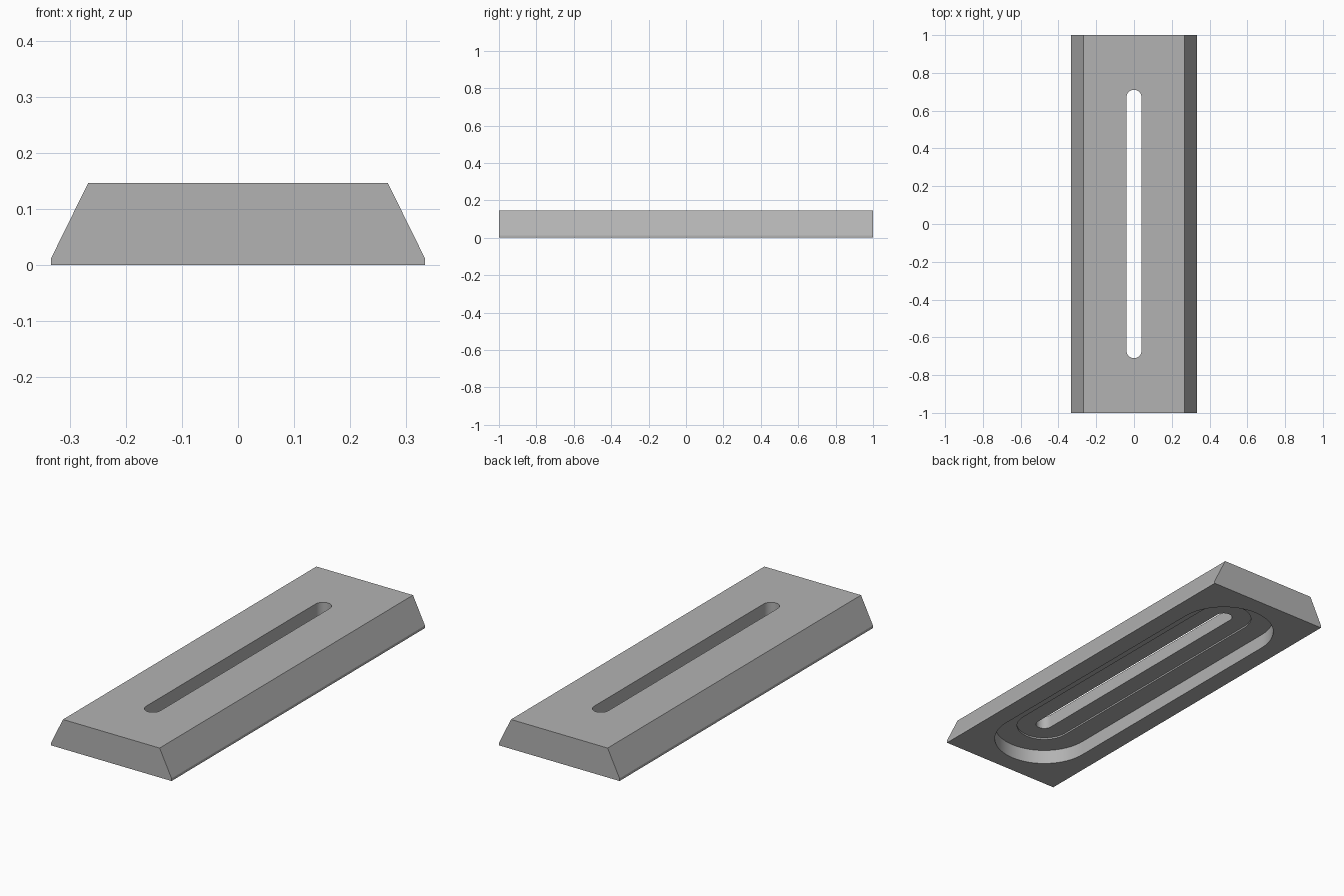
import bpy, bmesh, math

old = bpy.data.objects.get("Cube")
if old:
    bpy.data.objects.remove(old)

grey = bpy.data.materials.new("plain grey")
grey.use_nodes = True
colour = (0.45, 0.45, 0.45, 1)
grey.diffuse_color = colour
grey.node_tree.nodes["Principled BSDF"].inputs["Base Color"].default_value = colour


def prism(name, points, direction):
    """Extrude a closed outline along a direction into a solid."""
    bm = bmesh.new()
    face = bm.faces.new([bm.verts.new(p) for p in points])
    ext = bmesh.ops.extrude_face_region(bm, geom=[face])
    moved = [v for v in ext["geom"] if isinstance(v, bmesh.types.BMVert)]
    bmesh.ops.translate(bm, verts=moved, vec=direction)
    bmesh.ops.recalc_face_normals(bm, faces=bm.faces)
    mesh = bpy.data.meshes.new(name)
    bm.to_mesh(mesh)
    bm.free()
    mesh.materials.append(grey)
    obj = bpy.data.objects.new(name, mesh)
    bpy.context.collection.objects.link(obj)
    return obj


def rounded_slot(radius, z, half=0.67, steps=32):
    """Outline with straight sides along y and half-round ends."""
    pts = []
    for start, y in ((0, half), (math.pi, -half)):
        for i in range(steps + 1):
            a = start + math.pi * i / steps
            pts.append((radius * math.cos(a), y + radius * math.sin(a), z))
    return pts


# Bar with sloping sides and a short upright edge at the base
half_profile = [(0.333, 0), (0.333, 0.013), (0.267, 0.147)]
outline = half_profile + [(-x, z) for x, z in reversed(half_profile)]
bar = prism("slotted_bar", [(x, -1, z) for x, z in outline], (0, 2, 0))

# Stepped recess in the underside, then the slot right through
for name, radius, depth in (("recess_cutter", 0.238, 0.072),
                            ("step_cutter", 0.131, 0.08),
                            ("slot_cutter", 0.04, 0.3)):
    cutter = prism(name, rounded_slot(radius, -0.1), (0, 0, 0.1 + depth))
    cut = bar.modifiers.new(name, "BOOLEAN")
    cut.operation = "DIFFERENCE"
    cut.solver = "EXACT"
    cut.object = cutter
    bpy.context.view_layer.objects.active = bar
    bpy.ops.object.modifier_apply(modifier=cut.name)
    bpy.data.objects.remove(cutter)

bpy.ops.object.select_all(action="DESELECT")
bar.select_set(True)
bpy.context.view_layer.objects.active = bar
bpy.ops.object.shade_smooth_by_angle(angle=math.radians(25))
